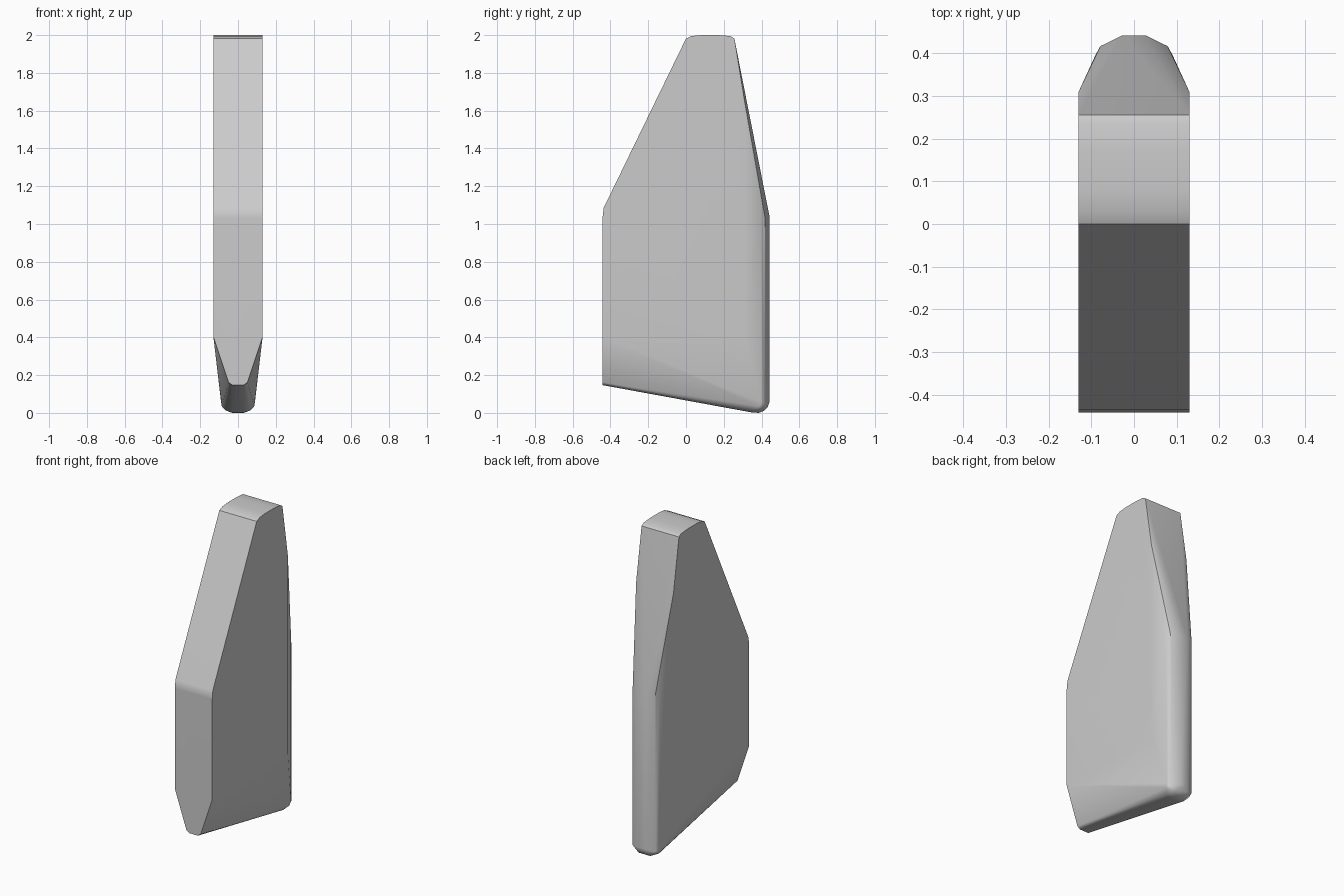
import bpy, bmesh, math

cube = bpy.data.objects.get("Cube")
if cube:
    bpy.data.objects.remove(cube, do_unlink=True)

# One plain grey for the whole body
grey = bpy.data.materials.new("plain grey")
grey.use_nodes = True
color = (0.6, 0.6, 0.6, 1)
grey.diffuse_color = color
grey.node_tree.nodes["Principled BSDF"].inputs["Base Color"].default_value = color

HALF = 0.13  # half thickness of the slab

# Corner points of one half, mirrored across x
slab_edges = [(HALF, y, z) for y, z in (
    (-0.442, 0.40), (-0.442, 1.03), (-0.436, 1.085),         # front edge
    (0.0, 1.982), (0.03, 1.995), (0.08, 2.0),                # rounded tip
    (0.17, 2.0), (0.235, 1.995), (0.256, 1.982),
    (0.31, 1.65), (0.31, 0.40))]                             # rear side edge
rounded_back = [
    (0.09, 0.397, 1.10), (0.079, 0.417, 1.04), (0.028, 0.442, 1.04),
    (0.09, 0.397, 0.06), (0.079, 0.417, 0.05), (0.028, 0.442, 0.06)]
keel = [
    (0.05, -0.442, 0.162), (0.03, -0.442, 0.147),            # narrow front
    (0.086, 0.385, 0.035), (0.063, 0.36, 0.012),             # wide rear
    (0.03, 0.345, 0.003), (0.03, 0.385, 0.0),
    (0.04, 0.415, 0.012), (0.03, 0.432, 0.03)]

# Convex body wrapped around the corner points
bm = bmesh.new()
for x, y, z in slab_edges + rounded_back + keel:
    for side in (-1, 1):
        bm.verts.new((side * x, y, z))
hull = bmesh.ops.convex_hull(bm, input=bm.verts[:])
loose = {g for g in hull["geom_interior"] + hull["geom_unused"]
         if isinstance(g, bmesh.types.BMVert)}
bmesh.ops.delete(bm, geom=list(loose), context="VERTS")
bmesh.ops.dissolve_limit(bm, angle_limit=math.radians(0.5),
                         verts=bm.verts[:], edges=bm.edges[:])
bmesh.ops.recalc_face_normals(bm, faces=bm.faces[:])
mesh = bpy.data.meshes.new("tapered_fin")
bm.to_mesh(mesh)
bm.free()
mesh.materials.append(grey)

fin = bpy.data.objects.new("tapered_fin", mesh)
bpy.context.collection.objects.link(fin)
bpy.context.view_layer.objects.active = fin
fin.select_set(True)
bpy.ops.object.shade_smooth_by_angle(angle=math.radians(30))

# Keep the broad flats even while the small corners stay soft
normals = fin.modifiers.new("even_flats", "WEIGHTED_NORMAL")
normals.keep_sharp = True
